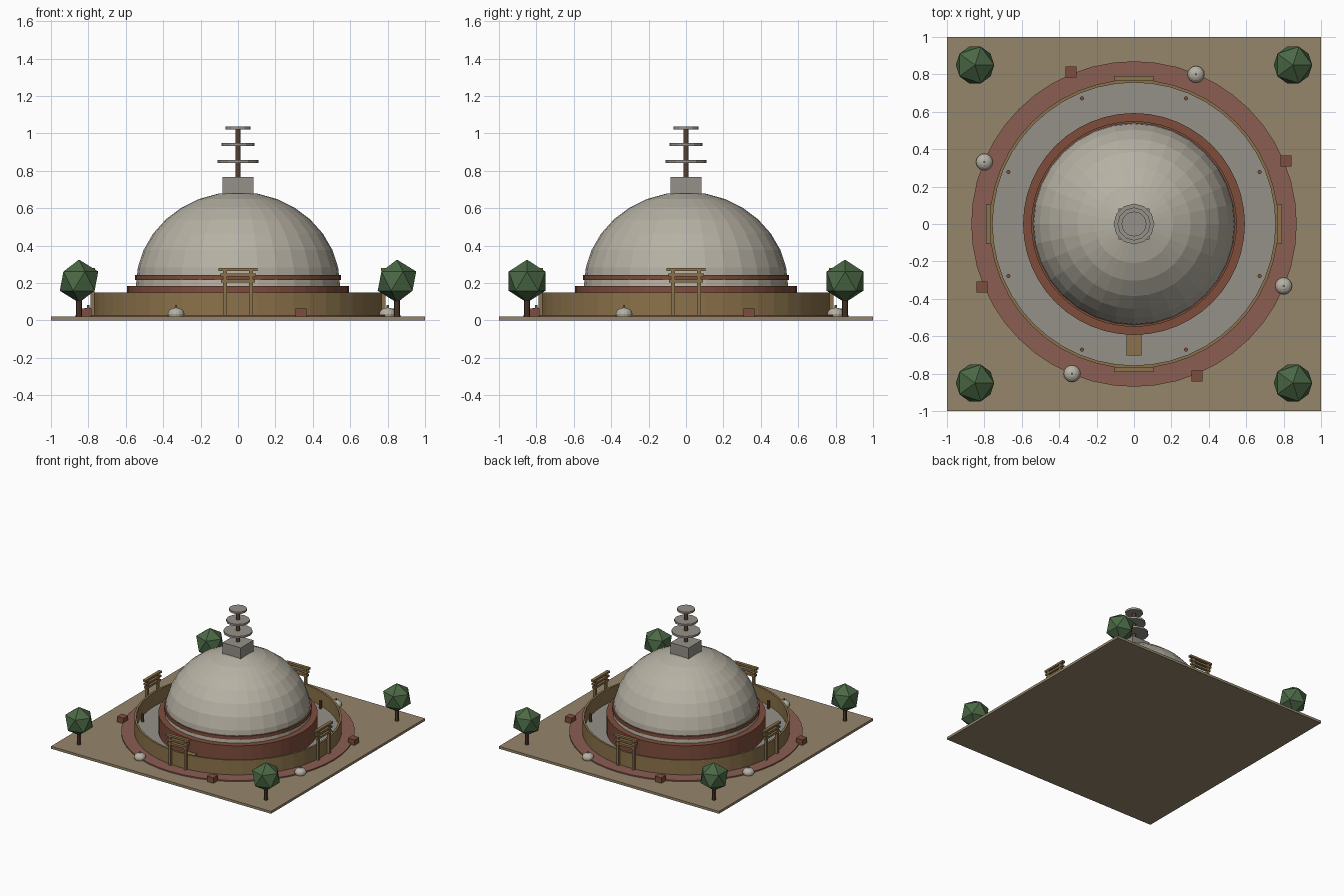
import bpy, bmesh
from math import cos, sin, pi, radians

if "Cube" in bpy.data.objects:
    bpy.data.objects.remove(bpy.data.objects["Cube"])

def mat(name, r, g, b):
    m = bpy.data.materials.new(name)
    m.diffuse_color = (r, g, b, 1)
    m.use_nodes = True
    m.node_tree.nodes["Principled BSDF"].inputs["Base Color"].default_value = m.diffuse_color
    return m

SAND = mat("sand", 0.30, 0.24, 0.15)
BRICK = mat("brick", 0.21, 0.075, 0.045)
PAVE = mat("paving_red", 0.26, 0.11, 0.085)
WOOD = mat("wood", 0.26, 0.17, 0.07)
STONE = mat("stone", 0.30, 0.28, 0.25)
PALE = mat("plaster", 0.47, 0.44, 0.37)
DARK = mat("dark_wood", 0.10, 0.05, 0.03)
LEAF = mat("leaf", 0.07, 0.14, 0.06)

def finish(ob, name, m):
    ob.name = name
    ob.data.materials.append(m)
    return ob

def box(name, x, y, z0, z1, sx, sy, m, rot=0):
    bpy.ops.mesh.primitive_cube_add(size=1, location=(x, y, (z0 + z1) / 2), rotation=(0, 0, rot))
    ob = bpy.context.object
    ob.scale = (sx, sy, z1 - z0)
    return finish(ob, name, m)

def cyl(name, x, y, z0, z1, r, m, n=48):
    bpy.ops.mesh.primitive_cylinder_add(vertices=n, radius=r, depth=z1 - z0, location=(x, y, (z0 + z1) / 2))
    return finish(bpy.context.object, name, m)

def ring(name, ri, ro, z0, z1, m, n=48):
    bm = bmesh.new()
    profile = [(ri, z0), (ro, z0), (ro, z1), (ri, z1)]
    loops = [[bm.verts.new((r * cos(2 * pi * i / n), r * sin(2 * pi * i / n), z)) for r, z in profile]
             for i in range(n)]
    for i in range(n):
        a, b = loops[i], loops[(i + 1) % n]
        for k in range(4):
            bm.faces.new((a[k], b[k], b[(k + 1) % 4], a[(k + 1) % 4]))
    bmesh.ops.recalc_face_normals(bm, faces=bm.faces)
    me = bpy.data.meshes.new(name)
    bm.to_mesh(me)
    bm.free()
    ob = bpy.data.objects.new(name, me)
    bpy.context.collection.objects.link(ob)
    return finish(ob, name, m)

# Ground, paved circle and inner walkway
box("ground", 0, 0, 0, 0.02, 2, 2, SAND)
cyl("outer_path", 0, 0, 0.002, 0.03, 0.87, PAVE)
cyl("inner_walkway", 0, 0, 0.01, 0.035, 0.76, STONE)

# Circular railing
ring("railing", 0.756, 0.772, 0.02, 0.15, WOOD)

# Drum, dome and moulding band
cyl("drum", 0, 0, 0.03, 0.185, 0.593, BRICK)
bpy.ops.mesh.primitive_uv_sphere_add(segments=32, ring_count=16, radius=1, location=(0, 0, 0.185))
dome = finish(bpy.context.object, "dome", PALE)
bm = bmesh.new()
bm.from_mesh(dome.data)
bmesh.ops.bisect_plane(bm, geom=bm.verts[:] + bm.edges[:] + bm.faces[:],
                       plane_co=(0, 0, -0.01), plane_no=(0, 0, 1), clear_inner=True)
bm.to_mesh(dome.data)
bm.free()
dome.scale = (0.546, 0.546, 0.502)
ring("dome_band", 0.53, 0.55, 0.215, 0.243, BRICK)

# Crown: square base, mast and three discs
box("crown_base", 0, 0, 0.66, 0.767, 0.165, 0.165, STONE)
cyl("mast", 0, 0, 0.76, 1.03, 0.014, DARK, 12)
for z, r in ((0.85, 0.109), (0.94, 0.088), (1.03, 0.067)):
    cyl("crown_disc", 0, 0, z - 0.008, z + 0.008, r, STONE, 12)

# Front step
box("front_step", 0, -0.645, 0.03, 0.08, 0.08, 0.115, WOOD)

# Four gates
for k in range(4):
    a = k * pi / 2
    ux, uy = cos(a), sin(a)
    cx, cy = 0.778 * sin(a), -0.778 * cos(a)
    for s in (-0.07, 0.07):
        box("gate_post", cx + s * ux, cy + s * uy, 0.02, 0.275, 0.02, 0.02, WOOD, a)
    for z, w in ((0.273, 0.21), (0.242, 0.195), (0.211, 0.18)):
        box("gate_beam", cx, cy, z - 0.008, z + 0.008, w, 0.026, WOOD, a)

# Lamp posts inside, small shrines and brick blocks outside
for k in range(8):
    a = radians(22.5 + 45 * k)
    c, s = cos(a), sin(a)
    cyl("lamp_post", 0.727 * c, 0.727 * s, 0.03, 0.10, 0.011, BRICK, 8)
    if k % 2 == 0:
        box("brick_block", 0.88 * c, 0.88 * s, 0.005, 0.065, 0.06, 0.06, BRICK)
    else:
        x, y = 0.866 * c, 0.866 * s
        bpy.ops.mesh.primitive_uv_sphere_add(segments=16, ring_count=8, radius=1, location=(x, y, 0.035))
        ob = finish(bpy.context.object, "small_shrine", PALE)
        ob.scale = (0.045, 0.045, 0.034)
        cyl("shrine_tip", x, y, 0.06, 0.082, 0.006, STONE, 8)

# Corner trees
for x in (-0.85, 0.85):
    for y in (-0.85, 0.85):
        cyl("tree_trunk", x, y, 0.01, 0.14, 0.016, DARK, 8)
        bpy.ops.mesh.primitive_ico_sphere_add(subdivisions=1, radius=0.115, location=(x, y, 0.21))
        finish(bpy.context.object, "tree_crown", LEAF)
